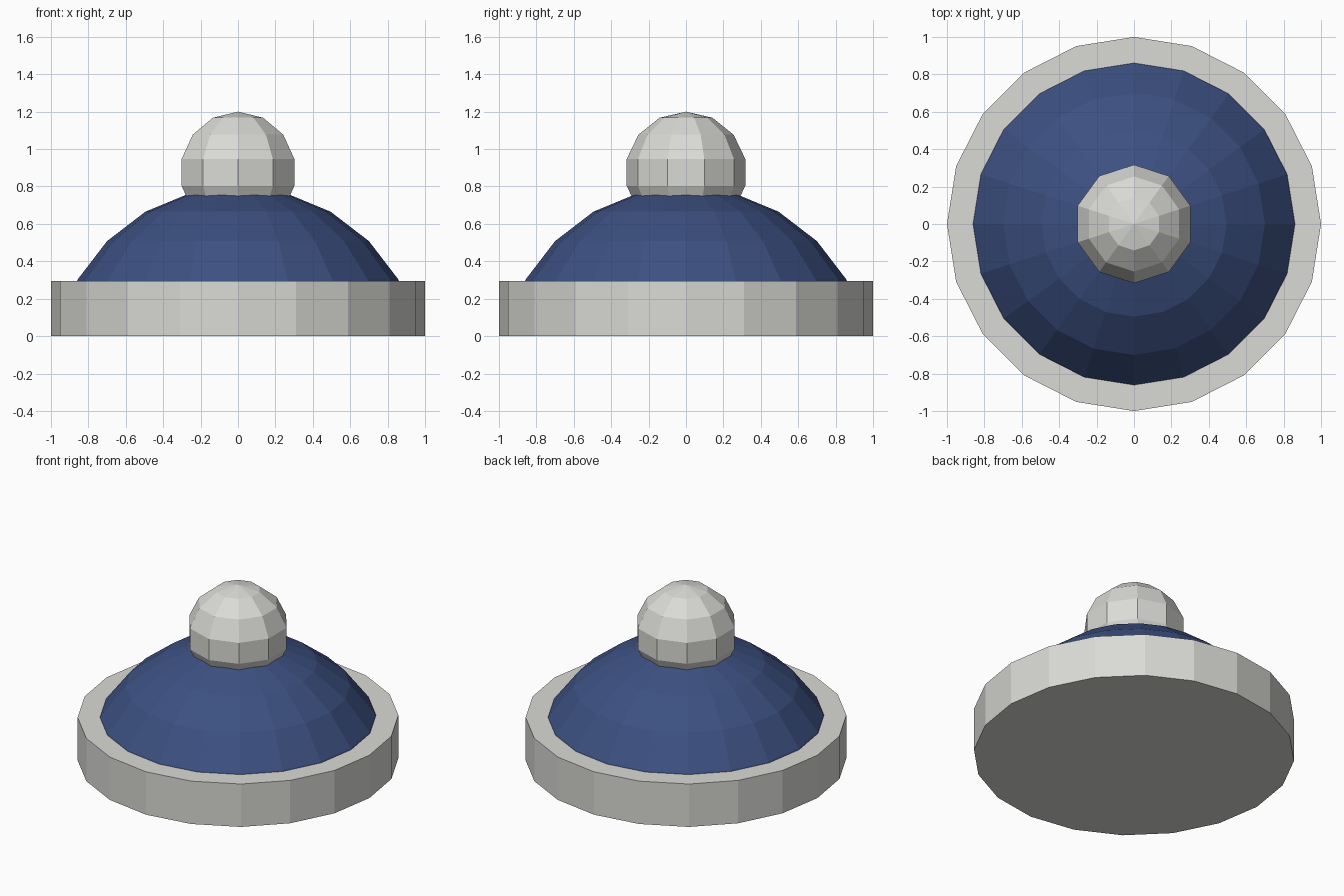
import bpy, bmesh, math

if "Cube" in bpy.data.objects:
    bpy.data.objects.remove(bpy.data.objects["Cube"])


def material(name, rgb):
    m = bpy.data.materials.new(name)
    m.diffuse_color = (*rgb, 1)
    m.use_nodes = True
    m.node_tree.nodes["Principled BSDF"].inputs["Base Color"].default_value = m.diffuse_color
    return m


grey = material("light grey", (0.70, 0.70, 0.67))
blue = material("dark blue", (0.045, 0.08, 0.22))


def lathe(name, profile, sides, mat):
    """Flat-faced turned solid; profile is (radius, z) from bottom to top, one corner on +y."""
    bm = bmesh.new()
    rings = []
    for r, z in profile:
        if r < 1e-4:
            rings.append([bm.verts.new((0, 0, z))] * sides)
        else:
            angles = [math.pi / 2 + 2 * math.pi * i / sides for i in range(sides)]
            rings.append([bm.verts.new((r * math.cos(a), r * math.sin(a), z)) for a in angles])
    for low, high in zip(rings, rings[1:]):
        for i in range(sides):
            j = (i + 1) % sides
            bm.faces.new(list(dict.fromkeys((low[i], low[j], high[j], high[i]))))
    # close flat ends
    if profile[0][0] > 1e-4:
        bm.faces.new(rings[0][::-1])
    if profile[-1][0] > 1e-4:
        bm.faces.new(rings[-1])
    bmesh.ops.recalc_face_normals(bm, faces=bm.faces)
    mesh = bpy.data.meshes.new(name)
    bm.to_mesh(mesh)
    bm.free()
    mesh.materials.append(mat)
    obj = bpy.data.objects.new(name, mesh)
    bpy.context.collection.objects.link(obj)


def arc(radius, centre, step, first, last):
    """Profile points of a sphere, from ring `first` up to ring `last`, counted from the top."""
    return [(radius * math.sin(math.radians(step * k)),
             centre + radius * math.cos(math.radians(step * k)))
            for k in range(first, last - 1, -1)]


# Round base plate
lathe("base", [(1, 0), (1, 0.295)], 20, grey)
# Shallow dome, a sphere cap sunk slightly into the base
lathe("dome", [(0.865, 0.285)] + arc(0.99, -0.192, 15, 4, 0), 20, blue)
# Ball knob sitting in the dome
lathe("knob", arc(0.325, 0.875, 180 / 7, 7, 0), 10, grey)
